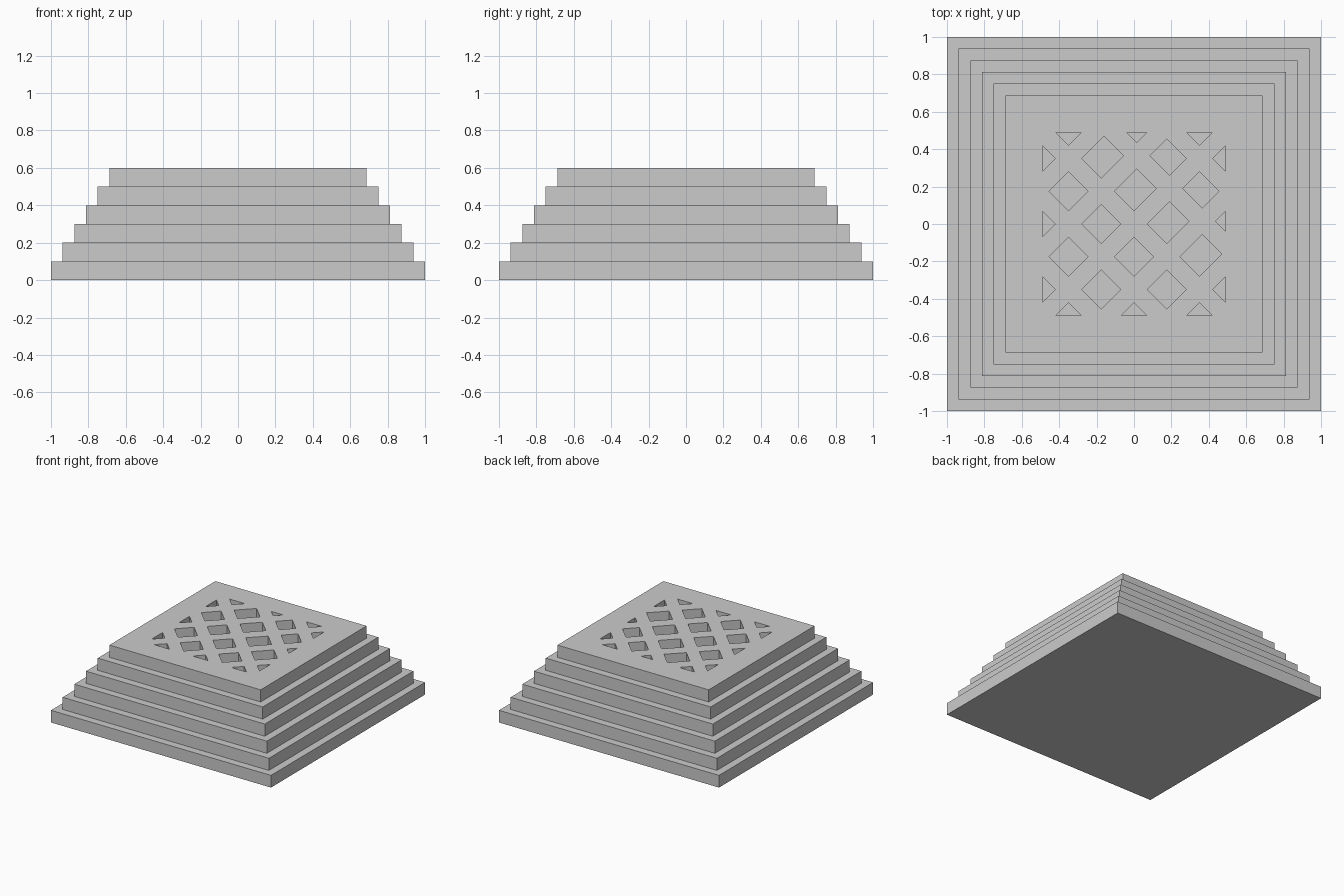
import bpy
import bmesh
from mathutils import Vector

if "Cube" in bpy.data.objects:
    bpy.data.objects.remove(bpy.data.objects["Cube"])

STEP = 0.1
OPENING = 0.49      # half width of the square lattice opening
BAR = 0.07          # half bar width, measured along x+y or x-y


def box(name, half, z):
    bm = bmesh.new()
    bmesh.ops.create_cube(bm, size=1)
    bmesh.ops.scale(bm, vec=(2 * half, 2 * half, STEP), verts=bm.verts)
    bmesh.ops.translate(bm, vec=(0, 0, z + STEP / 2), verts=bm.verts)
    return finish(name, bm)


def finish(name, bm):
    mesh = bpy.data.meshes.new(name)
    bm.to_mesh(mesh)
    bm.free()
    ob = bpy.data.objects.new(name, mesh)
    bpy.context.collection.objects.link(ob)
    return ob


# Stepped platform, each tier a little narrower
tiers = [box(f"tier_{i + 1}", 1 - 0.0625 * i, STEP * i) for i in range(6)]

# Lattice openings: a square sliced by diagonal bars, bars removed
bars = {1: (-0.7, -0.35, 0, 0.38, 0.7), -1: (-0.7, -0.35, 0, 0.35, 0.7)}
bm = bmesh.new()
bmesh.ops.create_grid(bm, x_segments=1, y_segments=1, size=OPENING)
for sign, centres in bars.items():
    normal = Vector((1, sign, 0))
    for c in centres:
        for edge in (c - BAR, c + BAR):
            bmesh.ops.bisect_plane(bm, geom=bm.verts[:] + bm.edges[:] + bm.faces[:],
                                   plane_co=normal * edge / 2, plane_no=normal.normalized())


def on_bar(face):
    p = face.calc_center_median()
    return any(abs(p.x + s * p.y - c) < BAR for s, cs in bars.items() for c in cs)


bmesh.ops.delete(bm, geom=[f for f in bm.faces if on_bar(f)], context='FACES')
bmesh.ops.translate(bm, vec=(0, 0, 0.5), verts=bm.verts)
top = bmesh.ops.extrude_face_region(bm, geom=bm.faces[:], use_keep_orig=True)["geom"]
bmesh.ops.translate(bm, vec=(0, 0, 0.2),
                    verts=[v for v in top if isinstance(v, bmesh.types.BMVert)])
# start the cut just under the top tier so it opens cleanly onto the tier below
for v in bm.verts:
    if v.co.z < 0.55:
        v.co.z = 0.45
bmesh.ops.recalc_face_normals(bm, faces=bm.faces[:])
cutter = finish("lattice_cutter", bm)
cutter.hide_render = True
cutter.hide_set(True)

# Pierce the top tier
mod = tiers[-1].modifiers.new("lattice", 'BOOLEAN')
mod.operation = 'DIFFERENCE'
mod.solver = 'EXACT'
mod.object = cutter
